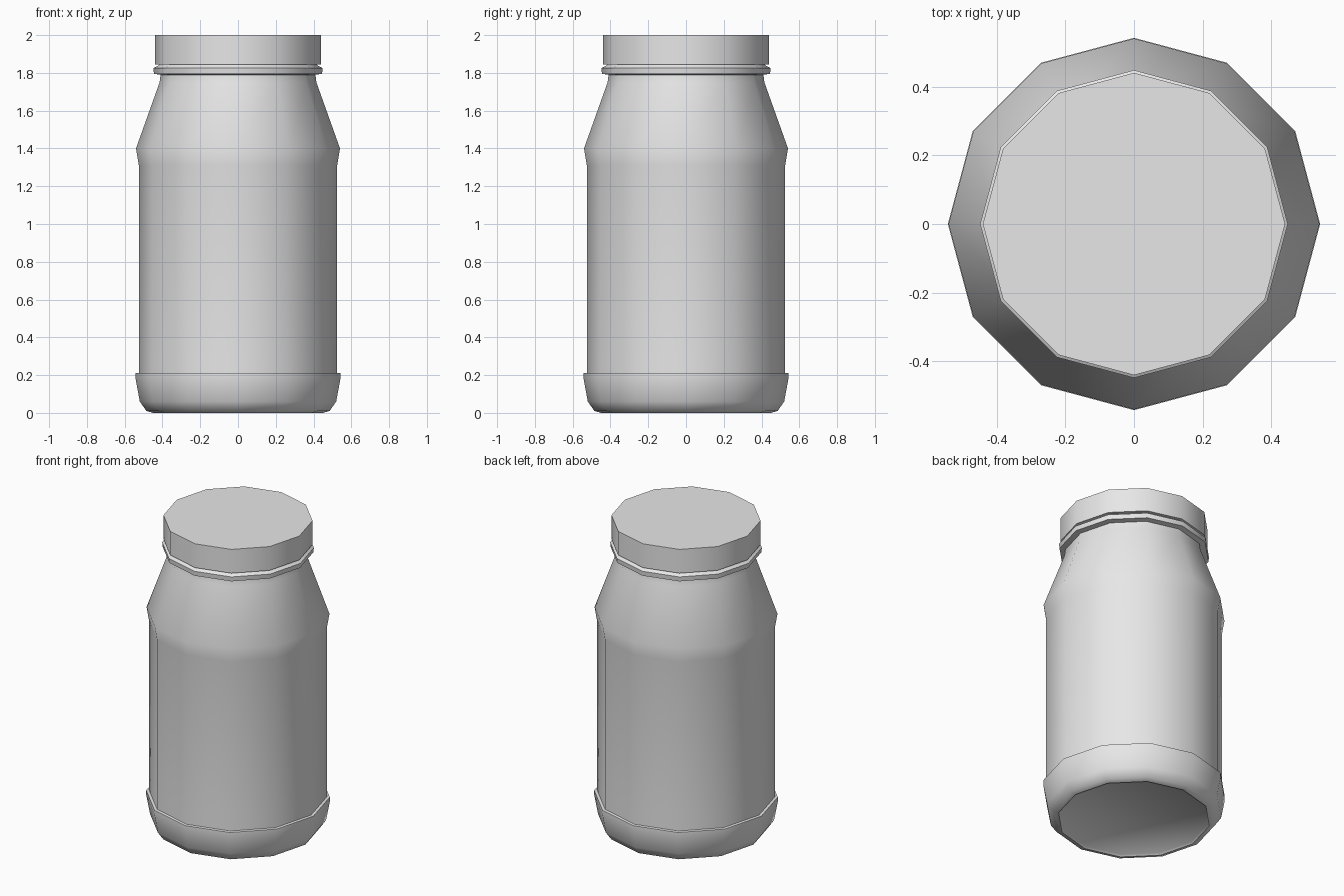
import bpy, bmesh, math

cube = bpy.data.objects.get("Cube")
if cube:
    bpy.data.objects.remove(cube, do_unlink=True)

SIDES = 12

grey = bpy.data.materials.new("light grey")
grey.use_nodes = True
grey.diffuse_color = (0.8, 0.8, 0.8, 1)
grey.node_tree.nodes["Principled BSDF"].inputs["Base Color"].default_value = (0.8, 0.8, 0.8, 1)


def lathe(name, profile, smooth_angle):
    """Turn a (radius, height) profile into a capped twelve-sided solid."""
    bm = bmesh.new()
    rings = []
    for r, z in profile:
        rings.append([bm.verts.new((r * math.cos(a), r * math.sin(a), z))
                      for a in (math.tau * i / SIDES for i in range(SIDES))])
    for low, high in zip(rings, rings[1:]):
        for i in range(SIDES):
            j = (i + 1) % SIDES
            bm.faces.new((low[i], low[j], high[j], high[i]))
    bm.faces.new(rings[0][::-1])
    bm.faces.new(rings[-1])
    bmesh.ops.recalc_face_normals(bm, faces=bm.faces)
    mesh = bpy.data.meshes.new(name)
    bm.to_mesh(mesh)
    bm.free()
    mesh.materials.append(grey)
    obj = bpy.data.objects.new(name, mesh)
    bpy.context.collection.objects.link(obj)
    bpy.ops.object.select_all(action="DESELECT")
    obj.select_set(True)
    bpy.context.view_layer.objects.active = obj
    bpy.ops.object.shade_smooth_by_angle(angle=math.radians(smooth_angle))
    return obj


# Jar: rounded base, ledge, label wall, shoulder, neck and collar
lathe("jar_body", [
    (0.44, 0.01), (0.45, 0.0), (0.485, 0.01), (0.52, 0.06), (0.542, 0.18), (0.542, 0.21),
    (0.525, 0.212), (0.525, 0.3), (0.525, 1.31), (0.54, 1.4),
    (0.415, 1.75), (0.41, 1.79),
    (0.445, 1.795), (0.448, 1.825), (0.42, 1.84), (0.415, 1.86)], 60)

# Flat screw lid
lathe("lid", [(0.44, 1.845), (0.44, 2.0)], 40)
